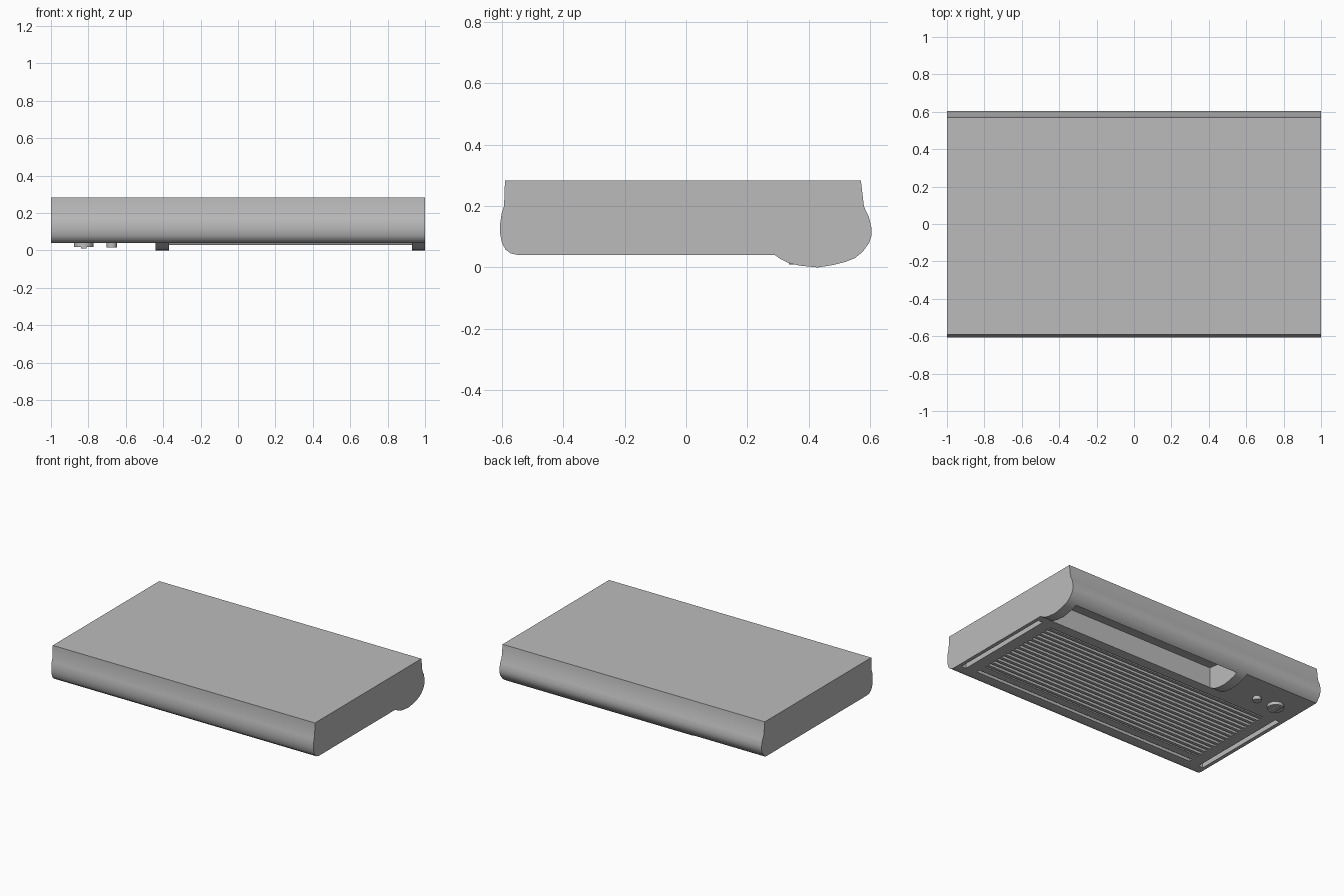
import bpy, bmesh, math

cube = bpy.data.objects.get("Cube")
if cube:
    bpy.data.objects.remove(cube, do_unlink=True)

grey = bpy.data.materials.new("satin grey")
grey.use_nodes = True
COLOUR = (0.5, 0.5, 0.5, 1)
grey.diffuse_color = COLOUR
grey.node_tree.nodes["Principled BSDF"].inputs["Base Color"].default_value = COLOUR


def finish(name, bm):
    bmesh.ops.recalc_face_normals(bm, faces=bm.faces)
    mesh = bpy.data.meshes.new(name)
    bm.to_mesh(mesh)
    bm.free()
    mesh.materials.append(grey)
    ob = bpy.data.objects.new(name, mesh)
    bpy.context.collection.objects.link(ob)
    return ob


def extrude_profile(name, points, x0, x1):
    """Sweep a (y, z) outline along x."""
    bm = bmesh.new()
    face = bm.faces.new([bm.verts.new((x0, y, z)) for y, z in points])
    side = bmesh.ops.extrude_face_region(bm, geom=[face])["geom"]
    moved = [v for v in side if isinstance(v, bmesh.types.BMVert)]
    bmesh.ops.translate(bm, verts=moved, vec=(x1 - x0, 0, 0))
    return finish(name, bm)


def box(name, x0, x1, y0, y1, z0, z1):
    return extrude_profile(name, [(y0, z0), (y1, z0), (y1, z1), (y0, z1)], x0, x1)


def cylinder(name, x, y, z0, z1, radius):
    bm = bmesh.new()
    bmesh.ops.create_cone(bm, cap_ends=True, segments=32, radius1=radius,
                          radius2=radius, depth=z1 - z0)
    bmesh.ops.translate(bm, verts=bm.verts, vec=(x, y, (z0 + z1) / 2))
    return finish(name, bm)


def cut(target, cutter):
    cutter.hide_render = True
    mod = target.modifiers.new("cut", "BOOLEAN")
    mod.operation = "DIFFERENCE"
    mod.solver = "EXACT"
    mod.object = cutter
    bpy.context.view_layer.objects.active = target
    bpy.ops.object.modifier_apply(modifier=mod.name)
    bpy.data.objects.remove(cutter, do_unlink=True)


def smooth(ob):
    bpy.ops.object.select_all(action="DESELECT")
    ob.select_set(True)
    bpy.context.view_layer.objects.active = ob
    bpy.ops.object.shade_smooth_by_angle(angle=math.radians(28))


# Hood body: rolled front edge, flat underside, lamp bulge at the back
BOTTOM = 0.04
outline = [
    (-0.59, 0.283), (-0.593, 0.2), (-0.601, 0.175), (-0.606, 0.14),
    (-0.606, 0.11), (-0.6, 0.08), (-0.588, 0.058), (-0.57, 0.045), (-0.545, BOTTOM),
    (0.29, BOTTOM), (0.31, 0.026), (0.335, 0.014), (0.37, 0.006), (0.43, 0),
    (0.48, 0.008), (0.52, 0.018), (0.55, 0.03), (0.575, 0.05), (0.597, 0.08),
    (0.605, 0.105), (0.604, 0.13), (0.596, 0.165), (0.58, 0.198), (0.57, 0.283),
]
hood = extrude_profile("hood_body", outline, -1, 1)

# Flat control area beside the lamp
cut(hood, box("control_cutter", -1.1, -0.44, 0.2, 0.7, -0.1, BOTTOM))

# Lamp recess between the two bulging end caps
recess = [(0.29, -0.1), (0.29, 0.18), (0.36, 0.172), (0.43, 0.148),
          (0.49, 0.11), (0.53, 0.07), (0.55, 0.03), (0.55, -0.1)]
cut(hood, extrude_profile("lamp_cutter", recess, -0.37, 0.93))

# Filter opening and the narrow slots along both sides
cut(hood, box("filter_cutter", -0.86, 0.86, -0.41, 0.22, -0.1, 0.062))
cut(hood, box("filter_edge_cutter", -0.86, 0.86, -0.49, -0.465, -0.1, 0.062))
for side in (-1, 1):
    a, b = sorted((side * 0.94, side * 0.975))
    cut(hood, box("slot_cutter", a, b, -0.5, 0.24, -0.1, 0.08))
smooth(hood)

# Filter slats
SLATS = 15
pitch = 0.63 / SLATS
for i in range(SLATS):
    y = -0.41 + (i + 0.5) * pitch
    box(f"filter_slat_{i + 1}", -0.86, 0.86, y - 0.01, y + 0.01, BOTTOM, 0.063)

# Controls: rotary knob with grip, and a push button
knob = cylinder("rotary_knob", -0.825, 0.38, 0.018, 0.045, 0.052)
grip = box("knob_grip", -0.84, -0.81, 0.335, 0.425, 0.01, 0.02)
button = cylinder("push_button", -0.675, 0.38, 0.016, 0.045, 0.027)
for part in (knob, button):
    smooth(part)
